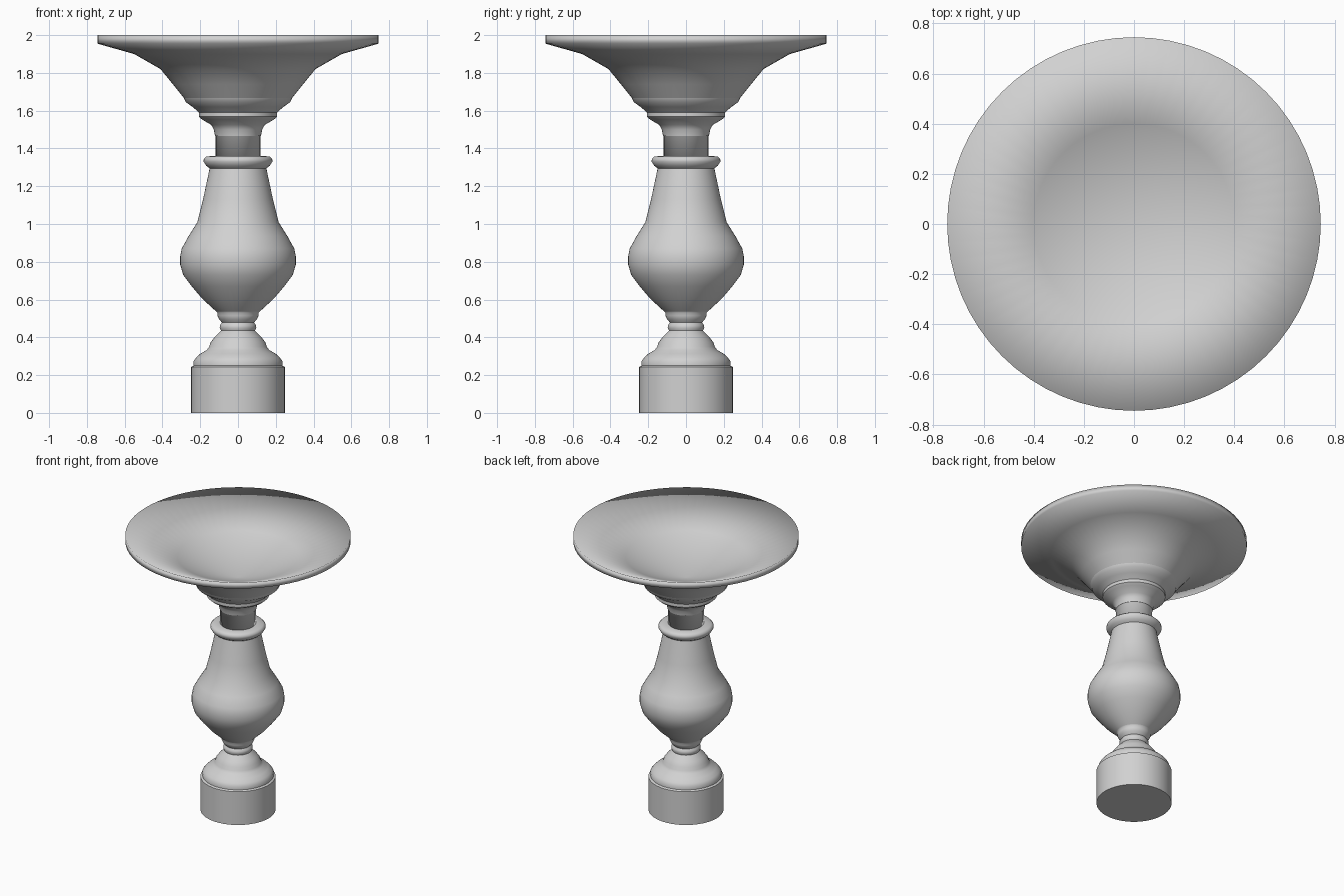
import bpy, bmesh, math

cube = bpy.data.objects.get("Cube")
if cube:
    bpy.data.objects.remove(cube, do_unlink=True)

stone = bpy.data.materials.new("grey_stone")
stone.use_nodes = True
grey = (0.64, 0.64, 0.64, 1)
stone.diffuse_color = grey
stone.node_tree.nodes["Principled BSDF"].inputs["Base Color"].default_value = grey


def lathe(name, profile, angle=40, sides=64):
    """Spin an (r, z) profile, listed from bottom to top, around the z axis."""
    bm = bmesh.new()
    verts = [bm.verts.new((r, 0, z)) for r, z in profile]
    edges = [bm.edges.new(pair) for pair in zip(verts, verts[1:])]
    bmesh.ops.spin(bm, geom=verts + edges, cent=(0, 0, 0), axis=(0, 0, 1),
                   angle=math.tau, steps=sides, use_duplicate=False)
    bmesh.ops.remove_doubles(bm, verts=bm.verts, dist=0.0005)
    bmesh.ops.recalc_face_normals(bm, faces=bm.faces)
    mesh = bpy.data.meshes.new(name)
    bm.to_mesh(mesh)
    bm.free()
    mesh.materials.append(stone)
    obj = bpy.data.objects.new(name, mesh)
    bpy.context.collection.objects.link(obj)
    bpy.ops.object.select_all(action="DESELECT")
    obj.select_set(True)
    bpy.context.view_layer.objects.active = obj
    bpy.ops.object.shade_smooth_by_angle(angle=math.radians(angle))


# Round plinth and the stepped moulding on it
lathe("plinth", [(0, 0), (.248, 0), (.248, .243), (.235, .25)])
lathe("foot_moulding", [(.235, .25), (.235, .275), (.222, .292), (.2, .313), (.165, .333),
                        (.153, .35), (.145, .373), (.125, .4), (.09, .435)])

# Narrow rings under the baluster
lathe("lower_rings", [(.09, .435), (.097, .45), (.095, .465), (.085, .478),
                      (.1, .495), (.109, .515), (.109, .53), (.115, .537)], 60)

# Swelling baluster body
lathe("baluster", [(.115, .537), (.13, .55), (.19, .605), (.245, .67), (.29, .73),
                   (.306, .785), (.306, .83), (.298, .87), (.262, .935), (.215, 1.01),
                   (.185, 1.13), (.15, 1.295)])

# Rounded collar
lathe("collar", [(.15, 1.295), (.168, 1.308), (.182, 1.33), (.181, 1.345),
                 (.168, 1.358), (.118, 1.36)], 60)

# Neck, softly shaded into its turned-in foot and flared top
lathe("neck", [(.112, 1.36), (.118, 1.36), (.118, 1.465), (.122, 1.467)], 180)

# Moulding below the bowl
lathe("bowl_moulding", [(.122, 1.467), (.128, 1.5), (.142, 1.525), (.19, 1.553),
                        (.207, 1.568), (.207, 1.59), (.24, 1.62), (.277, 1.645),
                        (.287, 1.668)])

# Wide bowl: flaring outside, rim, then the hollow inside
lathe("bowl", [(.287, 1.668), (.345, 1.74), (.41, 1.82), (.55, 1.9), (.745, 1.955),
               (.745, 2), (.4, 1.845), (0, 1.69)], 180)
